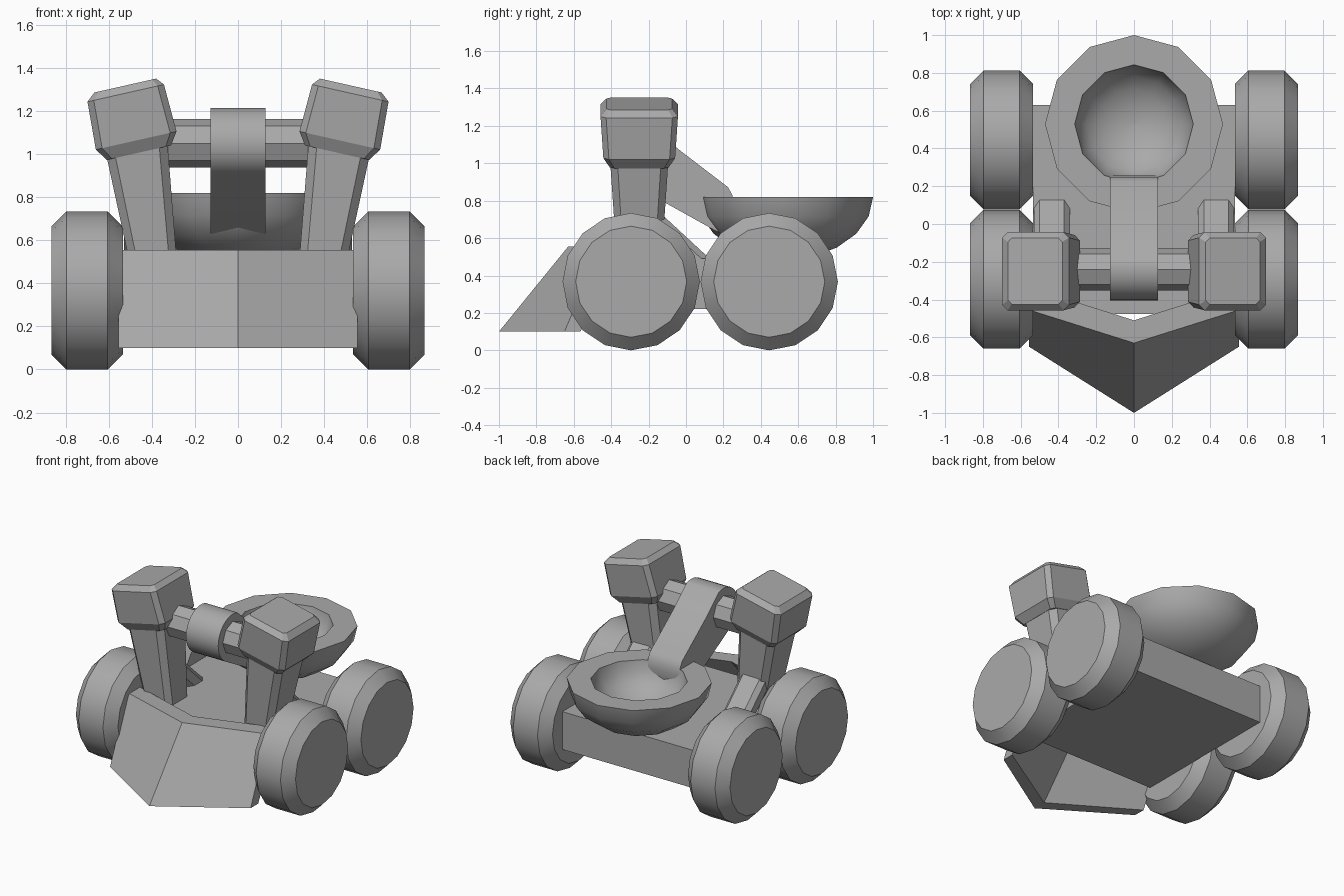
import bpy, bmesh, math
from mathutils import Matrix, Vector

cube = bpy.data.objects.get("Cube")
if cube:
    bpy.data.objects.remove(cube, do_unlink=True)

GREY = (0.4, 0.4, 0.4, 1)
grey = bpy.data.materials.new("plain_grey")
grey.use_nodes = True
grey.diffuse_color = GREY
grey.node_tree.nodes["Principled BSDF"].inputs["Base Color"].default_value = GREY


def finish(name, bm, smooth=None):
    """Turn a bmesh into a named object, smooth below the given angle."""
    bmesh.ops.recalc_face_normals(bm, faces=bm.faces)
    mesh = bpy.data.meshes.new(name)
    bm.to_mesh(mesh)
    bm.free()
    mesh.materials.append(grey)
    ob = bpy.data.objects.new(name, mesh)
    bpy.context.collection.objects.link(ob)
    if smooth:
        bpy.ops.object.select_all(action='DESELECT')
        ob.select_set(True)
        bpy.context.view_layer.objects.active = ob
        bpy.ops.object.shade_smooth_by_angle(angle=math.radians(smooth))


def loft(name, rings, smooth=None):
    """Skin a list of equal point rings and cap both ends."""
    bm = bmesh.new()
    rows = [[bm.verts.new(p) for p in ring] for ring in rings]
    n = len(rows[0])
    for a, b in zip(rows, rows[1:]):
        for i in range(n):
            j = (i + 1) % n
            bm.faces.new((a[i], a[j], b[j], b[i]))
    bm.faces.new(rows[0])
    bm.faces.new(rows[-1])
    finish(name, bm, smooth)


def x_ring(x, y, z, r, n):
    return [(x, y + r * math.sin(2 * math.pi * i / n), z + r * math.cos(2 * math.pi * i / n))
            for i in range(n)]


def cut_rect(cx, cy, hx, hy, c):
    """Rectangle with clipped corners."""
    q = [(hx, hy - c), (hx - c, hy), (c - hx, hy), (-hx, hy - c),
         (-hx, c - hy), (c - hx, -hy), (hx - c, -hy), (hx, c - hy)]
    return [(cx + x, cy + y) for x, y in q]


# chassis
bm = bmesh.new()
bmesh.ops.create_cube(bm, size=1, matrix=Matrix.Translation((0, 0.077, 0.355))
                      @ Matrix.Diagonal((1.07, 1.106, 0.27, 1)))
finish("chassis", bm)

# V-shaped sloping front plough
sections = []
for x, ys in ((-0.555, (-0.65, -0.565, -0.335, -0.455)),
              (0, (-1.0, -0.905, -0.51, -0.63)),
              (0.555, (-0.65, -0.565, -0.335, -0.455))):
    sections.append([(x, y, z) for y, z in zip(ys, (0.1, 0.1, 0.555, 0.555))])
loft("front_plough", sections)

# wheels with chamfered rims
for side, s in (("left", 1), ("right", -1)):
    for end, y in (("front", -0.293), ("rear", 0.445)):
        loft(f"{end}_{side}_wheel",
             [x_ring(s * x, y, 0.367, r, 16) for x, r in
              ((0.535, 0.297), (0.605, 0.367), (0.797, 0.367), (0.867, 0.297))], smooth=35)

# leaning posts with heavy heads, and braces behind them
lean = math.radians(12.7)
post_sections = {
    "post_leg": [(-0.74, 0.047, 0.105, 0.115, 0.035), (-0.12, 0.0, 0.147, 0.157, 0.04)],
    "post_head": [(-0.168, -0.003, 0.153, 0.158, 0.025), (-0.11, -0.003, 0.192, 0.192, 0.03),
                  (0.115, -0.004, 0.182, 0.207, 0.03), (0.15, -0.01, 0.147, 0.175, 0.02)],
}
for side, s in (("left", 1), ("right", -1)):
    for part, secs in post_sections.items():
        rings = []
        for v, cu, hu, hy, c in secs:
            rings.append([(s * (0.5 + u * math.cos(lean) + v * math.sin(lean)), y,
                           1.17 - u * math.sin(lean) + v * math.cos(lean))
                          for u, y in cut_rect(cu, -0.25, hu, hy, c)])
        loft(f"{side}_{part}", rings)
    # brace slopes from the leg down to the deck
    start, end = Vector((s * 0.435, -0.21, 0.72)), Vector((s * 0.435, 0.125, 0.41))
    d = (end - start).normalized()
    up = Vector((0, -d.z, d.y))
    rings = [[p + Vector((a, 0, 0)) + up * b for a, b in cut_rect(0, 0, 0.095, 0.06, 0.03)]
             for p in (start, end)]
    loft(f"{side}_brace", rings)

# cross beam
loft("cross_beam", [x_ring(x, -0.24, 1.05, 0.113, 8) for x in (-0.42, 0.42)])

# throwing arm: rounded hub running down through the rim into the bowl
profile = [(-0.24 + 0.165 * math.cos(math.radians(a)), 1.05 + 0.165 * math.sin(math.radians(a)))
           for a in range(72, 241, 12)]
profile += [(0.117, 0.662), (0.22, 0.605), (0.25, 0.70), (0.256, 0.78),
            (0.248, 0.83), (0.225, 0.872), (-0.04, 1.075)]
loft("throwing_arm", [[(x, y, z) for y, z in profile] for x in (-0.127, 0.127)], smooth=32)

# bowl: outer shell, flat rim and hollow
steps = [math.radians(a) for a in (88, 72, 54, 36, 18, 0)]
shape = [(0.471 * math.cos(a), 0.82 - 0.335 * math.sin(a)) for a in steps]
shape += [(0.314 * math.cos(a), 0.82 - 0.23 * math.sin(a)) for a in reversed(steps)]
loft("bowl", [[(r * math.sin(math.pi * i / 6), 0.529 + r * math.cos(math.pi * i / 6), z)
               for i in range(12)] for r, z in shape], smooth=40)
